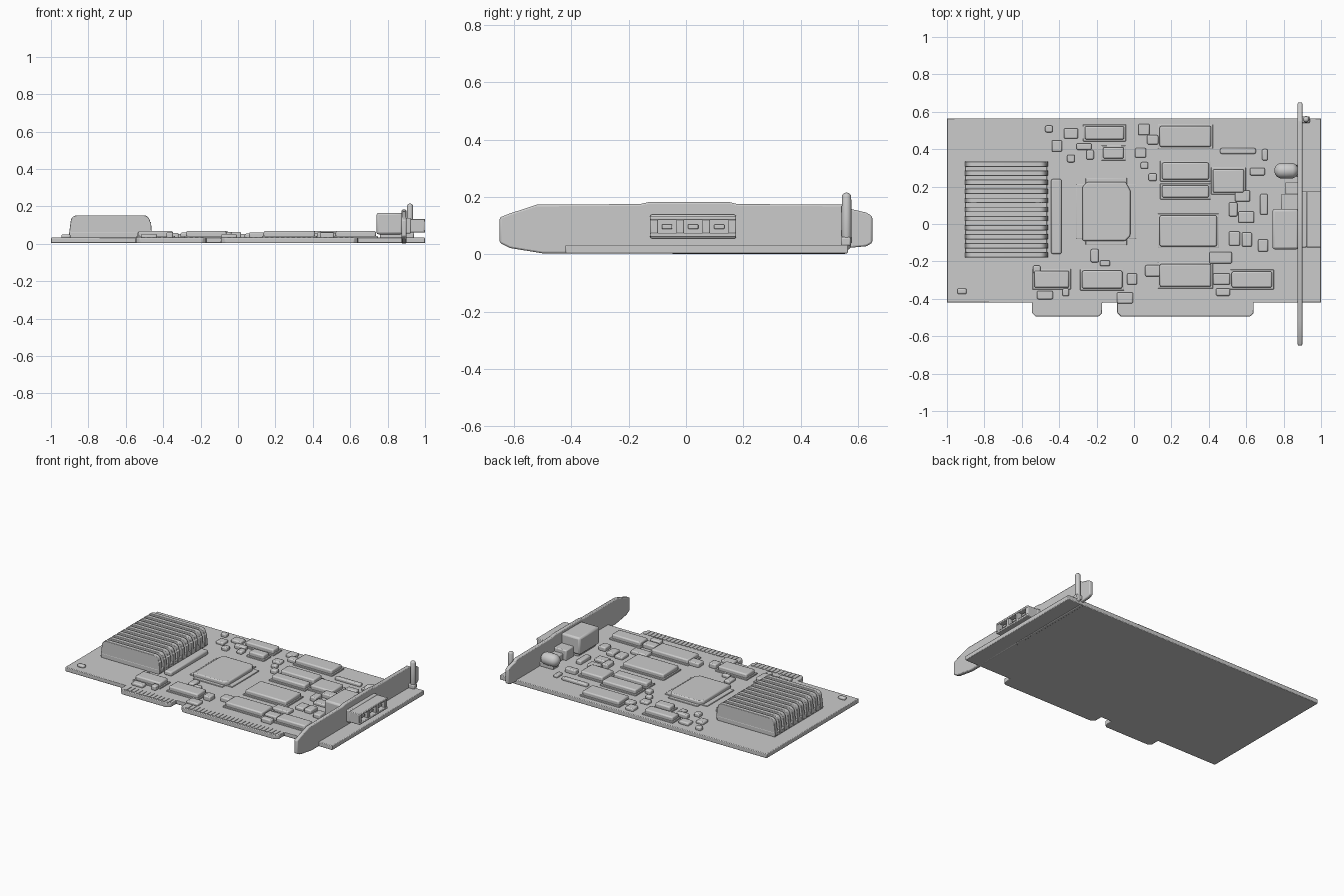
import bpy, bmesh, math, random
random.seed(4)
TOP = 0.033  # upper surface of the circuit board


def finish(name, bm, bevel=0.0, segments=2):
    bmesh.ops.recalc_face_normals(bm, faces=bm.faces)
    mesh = bpy.data.meshes.new(name)
    bm.to_mesh(mesh)
    bm.free()
    ob = bpy.data.objects.new(name, mesh)
    bpy.context.collection.objects.link(ob)
    if bevel:
        m = ob.modifiers.new("soft_edges", 'BEVEL')
        m.width, m.segments, m.limit_method = bevel, segments, 'ANGLE'
    bpy.ops.object.select_all(action='DESELECT')
    ob.select_set(True)
    bpy.context.view_layer.objects.active = ob
    bpy.ops.object.shade_smooth_by_angle(angle=math.radians(35))
    return ob


def prism(name, pts, axis, t0, t1, bevel=0.0):
    """Extrude a 2D outline along an axis from t0 to t1."""
    place = {'x': lambda u, v: (t0, u, v), 'y': lambda u, v: (u, t0, v),
             'z': lambda u, v: (u, v, t0)}[axis]
    bm = bmesh.new()
    face = bm.faces.new([bm.verts.new(place(u, v)) for u, v in pts])
    new = bmesh.ops.extrude_face_region(bm, geom=[face])['geom']
    step = [(t1 - t0) if a == axis else 0 for a in 'xyz']
    bmesh.ops.translate(bm, vec=step, verts=[g for g in new if isinstance(g, bmesh.types.BMVert)])
    return finish(name, bm, bevel)


def box(name, x, y, z, bevel=0.006):
    pts = [(x[0], y[0]), (x[1], y[0]), (x[1], y[1]), (x[0], y[1])]
    return prism(name, pts, 'z', z[0], z[1], bevel)


def part(name, cx, cy, w, d, top, bevel=0.008):
    """Component sitting on the board."""
    return box(name, (cx - w / 2, cx + w / 2), (cy - d / 2, cy + d / 2), (TOP - 0.004, top), bevel)


def capsule(name, p, r, length, axis):
    """Rounded rod centred on p."""
    bm = bmesh.new()
    bmesh.ops.create_uvsphere(bm, u_segments=20, v_segments=12, radius=r)
    for v in bm.verts:
        if abs(v.co.z) > 1e-5:
            v.co.z += math.copysign(length / 2 - r, v.co.z)
        if axis == 'x':
            v.co.x, v.co.z = v.co.z, v.co.x
    bmesh.ops.translate(bm, vec=p, verts=bm.verts)
    return finish(name, bm)


# Circuit board with its two edge-connector tongues
c = 0.02
board = [(-1, -0.42), (-0.545, -0.42), (-0.545, -0.495 + c), (-0.545 + c, -0.495), (-0.17 - c, -0.495),
         (-0.17, -0.495 + c), (-0.17, -0.42), (-0.09, -0.42), (-0.09, -0.495 + c), (-0.09 + c, -0.495),
         (0.64 - c, -0.495), (0.64, -0.495 + c), (0.64, -0.42), (1, -0.42), (1, 0.565), (-1, 0.565)]
prism("circuit_board", board, 'z', 0.003, TOP, 0.004)

# Contact fingers
for start, count in ((-0.515, 12), (-0.055, 24)):
    for i in range(count):
        x = start + i * 0.0285
        box("contact_finger", (x, x + 0.018), (-0.485, -0.43), (TOP - 0.002, TOP + 0.003), 0)

# Heatsink base and fins
box("heatsink_base", (-0.9, -0.465), (-0.18, 0.335), (TOP - 0.004, 0.065))
fin = [(-0.905, 0.04), (-0.46, 0.04), (-0.465, 0.115)]
fin += [(-0.505 + 0.035 * math.cos(a), 0.117 + 0.035 * math.sin(a))
        for a in (math.radians(18 * k) for k in range(6))]
fin += [(-0.86 - 0.035 * math.sin(a), 0.117 + 0.035 * math.cos(a))
        for a in (math.radians(18 * k) for k in range(6))]
for i in range(11):
    y = -0.165 + i * 0.0485
    prism("heatsink_fin", fin, 'y', y - 0.014, y + 0.014, 0.006)
part("heatsink_side_bar", -0.415, 0.04, 0.055, 0.4, 0.06)

# Main processor with clipped corners on a shallow plinth
k = 0.025
chip = [(-0.275, -0.09), (-0.045, -0.09), (-0.02, -0.065), (-0.02, 0.18),
        (-0.045, 0.225), (-0.25, 0.225), (-0.275, 0.2)]
prism("main_processor", chip, 'z', TOP - 0.004, 0.062, 0.008)
part("processor_pins", -0.148, 0.067, 0.32, 0.29, 0.039, 0.003)
part("processor_pins", -0.148, 0.067, 0.22, 0.36, 0.039, 0.003)

# Rectangular chips: centre x, centre y, width, depth
chips = [(.275, .468, .275, .11), (.275, .283, .25, .09), (.275, .174, .25, .065),
         (.505, .23, .165, .125), (.29, -.037, .305, .165), (.275, -.275, .275, .12),
         (.63, -.297, .215, .085), (-.17, -.297, .215, .095), (-.44, -.295, .185, .09),
         (-.158, .487, .21, .07), (-.11, .38, .11, .06)]
for cx, cy, w, d in chips:
    part("chip", cx, cy, w, d, 0.068)
    part("chip_pins", cx, cy, w + 0.02, d + 0.02, 0.042, 0.003)

# Small surface components: centre x, centre y, width, depth
small = [(-.337, .484, .075, .055), (-.412, .417, .055, .06), (-.455, .508, .04, .035),
         (-.476, -.38, .085, .045), (-.048, -.395, .085, .06), (.463, -.18, .12, .062),
         (.468, -.294, .09, .06), (.476, -.364, .075, .04), (.1, -.25, .08, .06),
         (.053, .505, .06, .06), (.1, .25, .043, .04), (.056, .313, .04, .035),
         (.556, .39, .19, .03), (-.21, -.17, .043, .07), (-.155, -.21, .053, .03),
         (-.01, -.294, .053, .06), (-.52, -.243, .04, .04), (-.365, -.366, .035, .04),
         (.53, .078, .045, .075), (.6, .037, .085, .06), (.537, -.078, .06, .075),
         (.604, -.083, .053, .075), (.69, -.115, .053, .065), (.58, .15, .08, .06),
         (.66, .28, .08, .04), (.7, .37, .03, .06), (.695, .105, .04, .11),
         (-.267, .414, .08, .035), (-.337, .35, .04, .04), (-.235, .37, .04, .05),
         (.1, .45, .06, .05), (.035, .38, .06, .05)]
for cx, cy, w, d in small:
    part("small_component", cx, cy, w, d, random.uniform(0.05, 0.064), 0.007)
part("corner_stud", -0.92, -0.36, 0.05, 0.03, 0.05)

# Mounting bracket plate
plate = [(-0.65, 0.04), (-0.65, 0.128), (-0.615, 0.142), (-0.52, 0.173), (-0.16, 0.175), (-0.13, 0.182),
         (0.15, 0.182), (0.18, 0.175), (0.555, 0.173), (0.575, 0.158), (0.63, 0.145), (0.65, 0.132),
         (0.65, 0.04), (0.63, 0.028), (0.565, 0.022), (0.555, 0), (-0.5, 0.003), (-0.615, 0.022)]
prism("bracket_plate", plate, 'x', 0.875, 0.9, 0.006)

# Upright fixing post beside the bracket
capsule("bracket_post", (0.92, 0.56, 0.115), 0.017, 0.2, 'z')
box("bracket_post_foot", (0.895, 0.94), (0.54, 0.575), (TOP - 0.004, 0.06))

# External socket: flange, back and a frame with three openings
box("socket_flange", (0.895, 0.925), (-0.125, 0.175), (0.055, 0.138))
box("socket_back", (0.92, 0.965), (-0.118, 0.168), (0.065, 0.13), 0)
for z in (0.06, 0.119):
    box("socket_rim", (0.92, 1.0), (-0.125, 0.175), (z, z + 0.014), 0.004)
for y in (-0.125, -0.034, 0.057, 0.148):
    box("socket_wall", (0.92, 0.997), (y, y + 0.027), (0.065, 0.13), 0.004)
for y in (-0.066, 0.025, 0.116):
    box("socket_tongue", (0.96, 0.985), (y - 0.018, y + 0.018), (0.088, 0.104), 0.003)

# Internal socket housing and neighbouring parts
box("inner_housing", (0.74, 0.88), (-0.135, 0.08), (0.05, 0.165), 0.012)
box("inner_housing_foot", (0.76, 0.88), (-0.12, 0.065), (TOP - 0.004, 0.055))
box("inner_housing_step", (0.785, 0.88), (0.075, 0.16), (TOP - 0.004, 0.1))
box("inner_housing_step", (0.81, 0.88), (0.155, 0.225), (TOP - 0.004, 0.075))
capsule("round_capacitor", (0.815, 0.285, 0.082), 0.042, 0.13, 'x')
box("capacitor_seat", (0.775, 0.88), (0.255, 0.315), (TOP - 0.004, 0.06))
